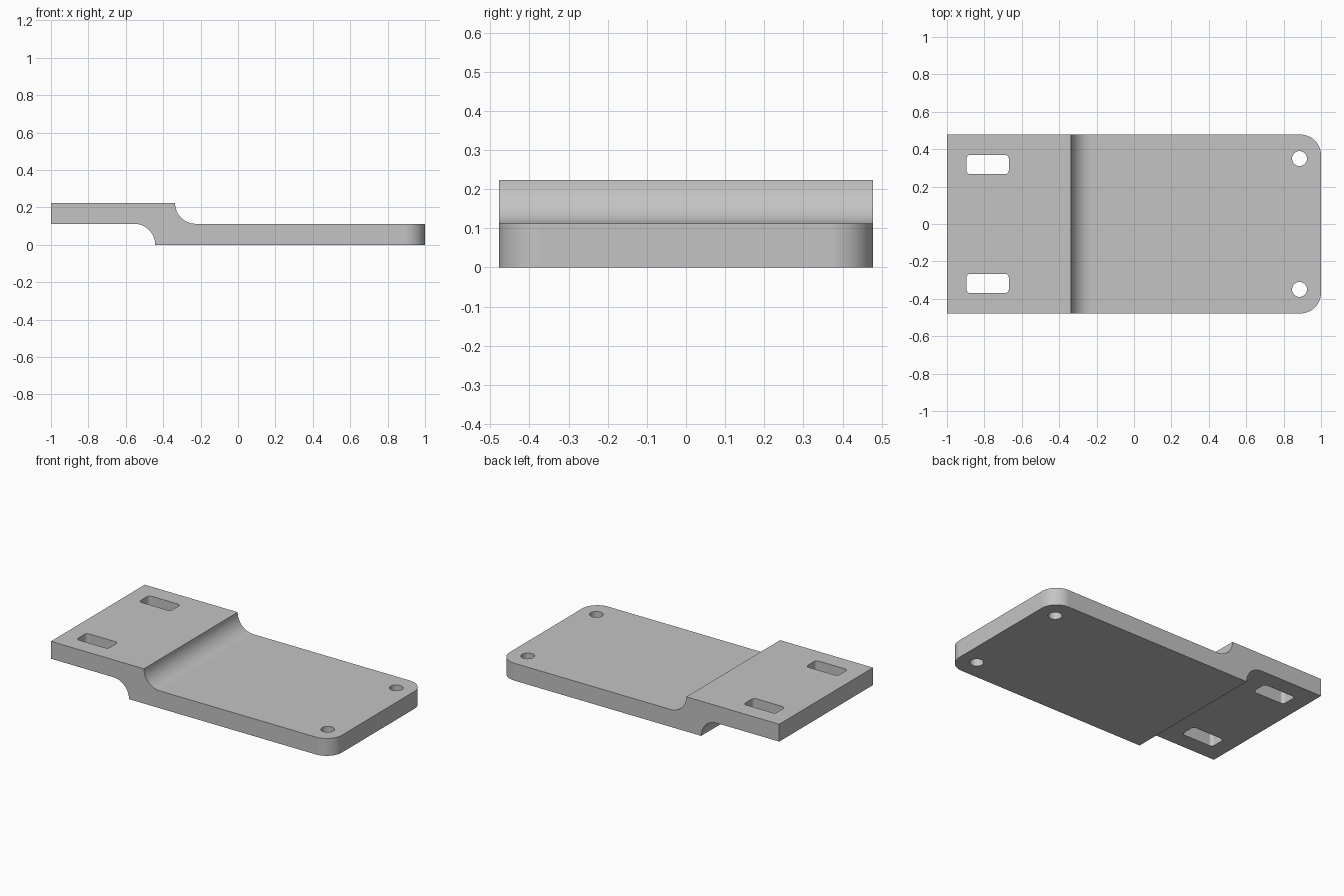
import bpy, bmesh
from math import sin, cos, pi

cube = bpy.data.objects.get("Cube")
if cube:
    bpy.data.objects.remove(cube, do_unlink=True)

HALF_W = 0.478      # half width of the plate
STEP = 0.112        # thickness of each level
TOP = 0.224         # height of the raised level
R = 0.11            # fillet and corner radius

grey = bpy.data.materials.new("light grey metal")
grey.use_nodes = True
grey.diffuse_color = (0.55, 0.55, 0.55, 1)
grey.node_tree.nodes["Principled BSDF"].inputs["Base Color"].default_value = grey.diffuse_color


def arc(cx, cy, r, start, end, n=16):
    """Points on an arc, angles in quarter turns."""
    angles = [(start + (end - start) * i / n) * pi / 2 for i in range(n + 1)]
    return [(cx + r * cos(a), cy + r * sin(a)) for a in angles]


def prism(name, points, vector):
    """Extrude a closed outline of 3D points along a vector."""
    bm = bmesh.new()
    face = bm.faces.new([bm.verts.new(p) for p in points])
    ext = bmesh.ops.extrude_face_region(bm, geom=[face])
    verts = [v for v in ext["geom"] if isinstance(v, bmesh.types.BMVert)]
    bmesh.ops.translate(bm, verts=verts, vec=vector)
    bmesh.ops.recalc_face_normals(bm, faces=bm.faces)
    mesh = bpy.data.meshes.new(name)
    bm.to_mesh(mesh)
    bm.free()
    obj = bpy.data.objects.new(name, mesh)
    bpy.context.collection.objects.link(obj)
    mesh.materials.append(grey)
    return obj


# Stepped side profile with a concave fillet above and below the step
profile = [(-1, STEP), (-1, TOP)]
profile += arc(-0.335 + R, TOP, TOP - STEP, 2, 3)
profile += [(1, STEP), (1, 0)]
profile += arc(-0.445 - R, 0, STEP, 0, 1)
plate = prism("stepped_plate", [(x, -HALF_W, z) for x, z in profile], (0, 2 * HALF_W, 0))

# Round the two vertical corners at the low end
bm = bmesh.new()
bm.from_mesh(plate.data)
corners = [e for e in bm.edges
           if all(v.co.x > 0.99 for v in e.verts)
           and abs(e.verts[0].co.y - e.verts[1].co.y) < 0.001]
bmesh.ops.bevel(bm, geom=corners, offset=R, segments=16, profile=0.5, affect='EDGES')
bm.to_mesh(plate.data)
bm.free()

# Cutters for the bolt holes and the rounded slots, one pair on each side
cutters = []
for side in (-1, 1):
    hole = arc(0.885, side * 0.35, 0.04, 0, 4, 40)[:-1]
    slot = []
    for q, (sx, sy) in enumerate([(1, 1), (-1, 1), (-1, -1), (1, -1)]):
        slot += arc(-0.782 + sx * 0.092, side * 0.318 + sy * 0.031, 0.021, q, q + 1, 8)
    for name, outline in (("bolt_hole_cutter", hole), ("slot_cutter", slot)):
        cutter = prism(name, [(x, y, -0.1) for x, y in outline], (0, 0, 0.5))
        cutter.hide_render = True
        cutters.append(cutter)

bpy.ops.object.select_all(action='DESELECT')
bpy.context.view_layer.objects.active = plate
plate.select_set(True)
for cutter in cutters:
    mod = plate.modifiers.new("cut", 'BOOLEAN')
    mod.operation = 'DIFFERENCE'
    mod.solver = 'EXACT'
    mod.object = cutter
    bpy.ops.object.modifier_apply(modifier=mod.name)
    bpy.data.objects.remove(cutter, do_unlink=True)

# Smooth fillets, crisp edges, level flats
bpy.ops.object.shade_smooth_by_angle(angle=pi / 6)
weighted = plate.modifiers.new("level_flats", 'WEIGHTED_NORMAL')
weighted.keep_sharp = True
